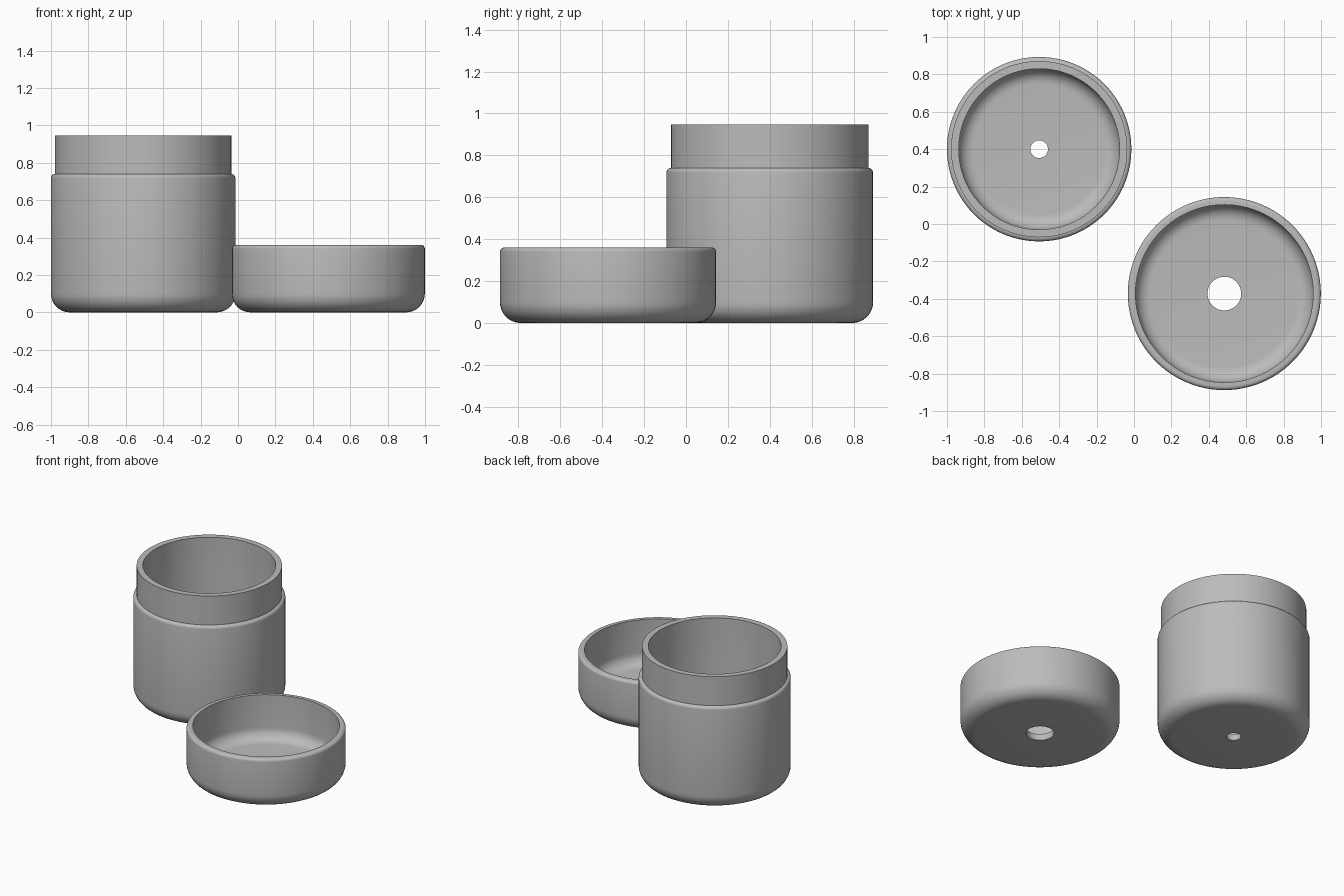
import bpy, bmesh, math

if "Cube" in bpy.data.objects:
    bpy.data.objects.remove(bpy.data.objects["Cube"])

SIDES = 96

grey = bpy.data.materials.new("plain grey")
grey.diffuse_color = (0.5, 0.5, 0.5, 1)
grey.use_nodes = True
grey.node_tree.nodes["Principled BSDF"].inputs["Base Color"].default_value = grey.diffuse_color


def arc(cr, cz, rad, a0, a1, n=8):
    """Points (radius, height) along a rounded corner, angles in degrees."""
    return [(cr + rad * math.cos(math.radians(a0 + (a1 - a0) * i / n)),
             cz + rad * math.sin(math.radians(a0 + (a1 - a0) * i / n)))
            for i in range(n + 1)]


def lathe(name, profile, centre):
    """Spin a closed profile around the vertical axis."""
    bm = bmesh.new()
    rings = []
    for r, z in profile:
        rings.append([bm.verts.new((r * math.cos(2 * math.pi * i / SIDES),
                                    r * math.sin(2 * math.pi * i / SIDES), z))
                      for i in range(SIDES)])
    for a, b in zip(rings, rings[1:] + rings[:1]):
        for i in range(SIDES):
            j = (i + 1) % SIDES
            bm.faces.new((a[i], a[j], b[j], b[i]))
    bmesh.ops.recalc_face_normals(bm, faces=bm.faces)
    mesh = bpy.data.meshes.new(name)
    bm.to_mesh(mesh)
    bm.free()
    mesh.materials.append(grey)
    ob = bpy.data.objects.new(name, mesh)
    ob.location = (*centre, 0)
    bpy.context.collection.objects.link(ob)
    bpy.context.view_layer.objects.active = ob
    ob.select_set(True)
    bpy.ops.object.shade_smooth_by_angle(angle=math.radians(30))
    ob.select_set(False)


FLOOR = 0.045

# Jar: rounded base, body, rounded shoulder, narrower neck, hollow inside, drain hole
jar = [(0.047, 0)]
jar += arc(0.393, 0.10, 0.10, -90, 0)
jar += arc(0.471, 0.718, 0.022, 0, 90, 5)
jar += [(0.471, 0.947), (0.43, 0.947)]
jar += arc(0.35, FLOOR + 0.08, 0.08, 0, -90)
jar += [(0.047, FLOOR)]
lathe("jar", jar, (-0.507, 0.40))

# Lid: shallow cup resting upside down, with a wider central hole
lid = [(0.09, 0)]
lid += arc(0.416, 0.10, 0.10, -90, 0)
lid += arc(0.496, 0.34, 0.02, 0, 90, 5)
lid += [(0.475, 0.36)]
lid += arc(0.395, FLOOR + 0.08, 0.08, 0, -90)
lid += [(0.09, FLOOR)]
lathe("lid", lid, (0.483, -0.372))
